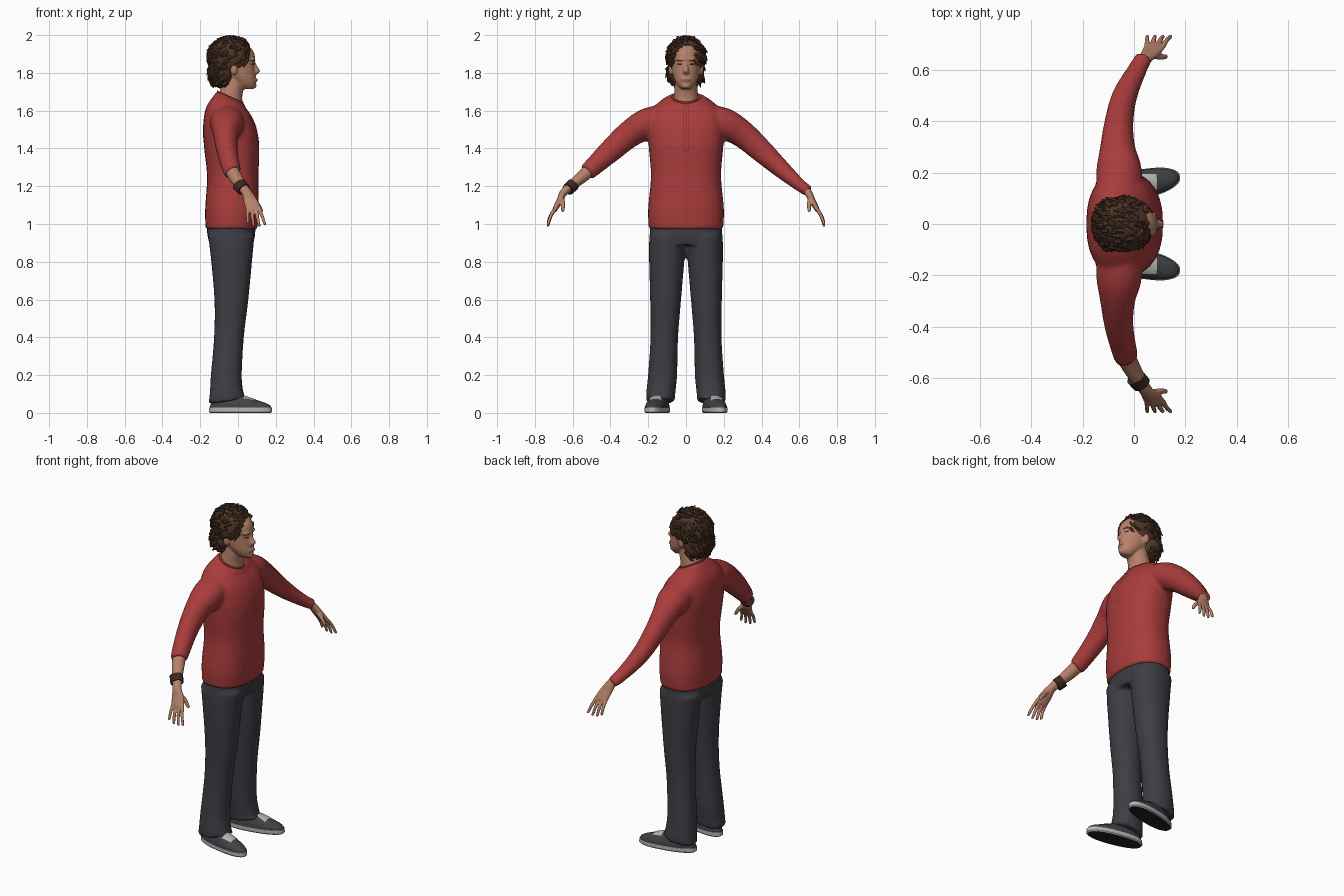
import bpy, bmesh, math, random
from mathutils import Vector, Matrix

if "Cube" in bpy.data.objects:
    bpy.data.objects.remove(bpy.data.objects["Cube"])
random.seed(4)

def mat(name, r, g, b):
    m = bpy.data.materials.new(name)
    m.diffuse_color = (r, g, b, 1)
    m.use_nodes = True
    m.node_tree.nodes["Principled BSDF"].inputs["Base Color"].default_value = m.diffuse_color
    return m

RED = mat("red_knit", .40, .045, .045)
SEAM = mat("dark_red_seam", .2, .02, .022)
PANTS = mat("charcoal_cloth", .047, .048, .058)
SKIN = mat("skin", .47, .22, .14)
HAIR = mat("brown_hair", .075, .035, .02)
SHOE = mat("grey_canvas", .05, .053, .062)
SOLE = mat("light_rubber", .46, .46, .44)
BLACK = mat("black_rubber", .015, .015, .016)
LIP = mat("lip", .33, .12, .085)

def smooth_rows(rows, steps):
    """Catmull-Rom interpolation between cross-sections."""
    out = []
    for i in range(len(rows) - 1):
        p = [rows[max(i - 1, 0)], rows[i], rows[i + 1], rows[min(i + 2, len(rows) - 1)]]
        for k in range(steps):
            t = k / steps
            out.append([.5 * (2 * b + (c - a) * t + (2 * a - 5 * b + 4 * c - d) * t * t
                              + (3 * b - a - 3 * c + d) * t ** 3) for a, b, c, d in zip(*p)])
    return out + [list(rows[-1])]

def loft(bm, rows, flat=True, segs=28, steps=4, power=2.0):
    """flat rows: x, y, z, rx, ry, slope; otherwise x, y, z, ra, rb along a path."""
    rows = smooth_rows(rows, steps)
    rings = []
    for i, r in enumerate(rows):
        c = Vector(r[:3])
        if flat:
            a, b = Vector((1, 0, r[5] if len(r) > 5 else 0)), Vector((0, 1, 0))
        else:
            t = (Vector(rows[min(i + 1, len(rows) - 1)][:3]) - Vector(rows[max(i - 1, 0)][:3])).normalized()
            a = Vector((1, 0, 0))
            a = (a - t * a.dot(t)).normalized()
            b = t.cross(a)
        ring = []
        for k in range(segs):
            w = 2 * math.pi * k / segs
            u, v = [math.copysign(abs(q) ** (2 / power), q) for q in (math.cos(w), math.sin(w))]
            ring.append(bm.verts.new(c + a * r[3] * u + b * r[4] * v))
        rings.append(ring)
    for p, q in zip(rings, rings[1:]):
        for k in range(segs):
            j = (k + 1) % segs
            bm.faces.new((p[k], p[j], q[j], q[k]))
    bm.faces.new(rings[0])
    bm.faces.new(rings[-1])

def ball(bm, c, r, segs=20):
    bmesh.ops.create_uvsphere(bm, u_segments=segs, v_segments=segs // 2, radius=1,
                              matrix=Matrix.Translation(c) @ Matrix.Diagonal((*r, 1)))

def finish(name, bm, *mats, voxel=0, relax=4, angle=50):
    bmesh.ops.recalc_face_normals(bm, faces=bm.faces)
    me = bpy.data.meshes.new(name)
    bm.to_mesh(me)
    bm.free()
    for m in mats:
        me.materials.append(m)
    ob = bpy.data.objects.new(name, me)
    bpy.context.collection.objects.link(ob)
    bpy.ops.object.select_all(action='DESELECT')
    ob.select_set(True)
    bpy.context.view_layer.objects.active = ob
    bpy.ops.object.shade_smooth_by_angle(angle=math.radians(angle))
    if voxel:  # fuse overlapping volumes into one skin
        m = ob.modifiers.new("fuse", 'REMESH')
        m.mode, m.voxel_size, m.use_smooth_shade = 'VOXEL', voxel, True
        m = ob.modifiers.new("relax", 'SMOOTH')
        m.factor, m.iterations = .5, relax
    return ob

def decal(name, target, m, a0, a1, b0, b1, axis='X', n=8):
    """Thin patch projected on a surface: y/z range along X, x/y range along Z."""
    bm = bmesh.new()
    bmesh.ops.create_grid(bm, x_segments=n, y_segments=n, size=1)
    for v in bm.verts:
        a, b = (a0 + a1) / 2 + v.co.x * (a1 - a0) / 2, (b0 + b1) / 2 + v.co.y * (b1 - b0) / 2
        v.co = (.3, a, b) if axis == 'X' else (a, b, .3)
    ob = finish(name, bm, m)
    s = ob.modifiers.new("wrap", 'SHRINKWRAP')
    s.target, s.wrap_method, s.wrap_mode = target, 'PROJECT', 'ABOVE_SURFACE'
    s.use_project_x, s.use_project_z = axis == 'X', axis == 'Z'
    s.use_negative_direction, s.use_positive_direction, s.offset = True, False, .0025

# shirt: torso plus a long left sleeve and a pushed-up right sleeve
bm = bmesh.new()
loft(bm, [(-.035, 0, .972, .137, .197, 0), (-.032, 0, 1.08, .142, .201, 0), (-.028, 0, 1.25, .136, .186, 0),
          (-.033, 0, 1.40, .146, .197, 0), (-.043, 0, 1.50, .143, .203, 0), (-.05, 0, 1.59, .122, .19, -.15),
          (-.045, 0, 1.643, .088, .14, -.35), (-.04, 0, 1.672, .07, .085, -.45)], power=2.4)
for s in (1, -1):
    arm = [(-.06, .08 * s, 1.57, .08, .07), (-.058, .2 * s, 1.533, .09, .082), (-.064, .3 * s, 1.475, .068, .072),
           (-.058, .4 * s, 1.387, .056, .062), (-.036, .5 * s, 1.295, .049, .049)]
    if s > 0:
        arm += [(.012, .6, 1.208, .038, .034), (.04, .65, 1.172, .034, .03)]
    else:
        arm += [(-.026, -.525, 1.272, .046, .046)]
    loft(bm, arm, flat=False)
shirt = finish("shirt", bm, RED, voxel=.011)

# shirt placket seams, button and collar band
for i, y in enumerate((-.012, .012)):
    decal("placket_seam_%d" % i, shirt, SEAM, y - .0015, y + .0015, 1.39, 1.63, n=20)
decal("placket_end", shirt, SEAM, -.012, .012, 1.387, 1.391)
bm = bmesh.new()
loft(bm, [(-.042, 0, 1.655, .072, .082, -.45), (-.04, 0, 1.676, .07, .076, -.45)])
finish("collar_band", bm, RED)

# trousers: hips and two flared legs
bm = bmesh.new()
loft(bm, [(-.035, 0, .89, .115, .185), (-.036, 0, .94, .126, .192), (-.036, 0, 1.0, .13, .19)], power=2.3)
for s in (1, -1):
    loft(bm, [(-.036, .098 * s, .94, .124, .096), (-.034, .101 * s, .84, .112, .095), (-.035, .108 * s, .6, .09, .082),
              (-.048, .115 * s, .4, .079, .073), (-.062, .124 * s, .2, .082, .077), (-.06, .133 * s, .11, .089, .077, .1),
              (-.055, .135 * s, .062, .1, .076, .15)], power=2.2)
finish("trousers", bm, PANTS, voxel=.011, relax=3)

# shoes, turned slightly outward
for s, side in ((1, "left"), (-1, "right")):
    place = Matrix.Translation((.013, .152 * s, 0)) @ Matrix.Rotation(.2 * s, 4, 'Z')
    bm = bmesh.new()
    loft(bm, [(0, 0, 0, .163, .052), (0, 0, .006, .17, .057), (0, 0, .028, .169, .057)], steps=1, segs=36, power=2.3)
    bmesh.ops.recalc_face_normals(bm, faces=bm.faces)
    for f in bm.faces:
        f.material_index = 1 if f.normal.z < -.9 else 0
    bm.transform(place)
    finish(side + "_sole", bm, SOLE, BLACK, angle=35)
    bm = bmesh.new()
    loft(bm, [(0, 0, .026, .166, .055), (-.004, 0, .045, .157, .053), (-.028, 0, .066, .122, .047),
              (-.06, 0, .09, .08, .042), (-.07, 0, .11, .06, .036)], segs=36, power=2.2)
    bm.transform(place)
    upper = finish(side + "_shoe_upper", bm, SHOE)
    decal(side + "_shoe_laces", upper, SOLE, .03, .088, .163 * s - .03, .163 * s + .03, axis='Z')

# hands, with the bare right forearm
for s, side in ((1, "left"), (-1, "right")):
    bm = bmesh.new()
    start = [(.02, .615, 1.198, .024, .022)] if s > 0 else [(-.045, .48, 1.312, .038, .036), (-.015, .55, 1.25, .036, .033)]
    palm = start + [(.042, .643, 1.172, .026, .021), (.062, .665, 1.13, .035, .018), (.08, .69, 1.085, .04, .014),
                    (.084, .697, 1.07, .036, .011)]
    loft(bm, [(x, y * s, z, a, b) for x, y, z, a, b in palm], flat=False, segs=20)
    for k, length in enumerate((.075, .09, .092, .085)):   # little finger to index
        x, z = .05 + .021 * k, 1.085
        tip = x + .002 + .009 * k
        loft(bm, [(x, .69 * s, z, .0095, .0095), ((x + tip) / 2, .716 * s, z - length * .5, .009, .009),
                  (tip, .73 * s, z - length, .0075, .0075), (tip, .731 * s, z - length - .006, .004, .004)],
             flat=False, segs=10)
    loft(bm, [(.065, .66 * s, 1.14, .014, .014), (.1, .652 * s, 1.108, .012, .012), (.122, .652 * s, 1.075, .0095, .0095),
              (.127, .653 * s, 1.064, .005, .005)], flat=False, segs=10)
    finish(side + "_hand", bm, SKIN, voxel=.0042, relax=2)

# wristband
bm = bmesh.new()
loft(bm, [(.006, -.598, 1.208, .038, .034), (.03, -.625, 1.182, .037, .032)], flat=False, steps=2)
finish("wristband", bm, mat("brown_leather", .045, .02, .016))

# head with neck, nose and ears
bm = bmesh.new()
loft(bm, [(.05, 0, 1.714, .03, .025), (.04, 0, 1.733, .054, .044), (.02, 0, 1.763, .076, .061), (-.005, 0, 1.8, .097, .072),
          (-.015, 0, 1.842, .103, .077), (-.017, 0, 1.885, .107, .079), (-.02, 0, 1.92, .098, .075),
          (-.03, 0, 1.955, .07, .06), (-.035, 0, 1.975, .03, .03)])
loft(bm, [(-.045, 0, 1.62, .07, .07), (-.04, 0, 1.68, .063, .064), (-.028, 0, 1.73, .062, .06), (-.02, 0, 1.79, .06, .056)])
loft(bm, [(.078, 0, 1.865, .01, .009), (.088, 0, 1.835, .014, .011), (.098, 0, 1.81, .019, .016), (.088, 0, 1.793, .013, .014)],
     segs=14)
ball(bm, (.088, 0, 1.762), (.015, .027, .011))
ball(bm, (.082, 0, 1.732), (.017, .025, .015))
ball(bm, (.078, 0, 1.872), (.014, .05, .009))
for s in (1, -1):
    ball(bm, (-.022, .08 * s, 1.82), (.019, .013, .033), 14)
head = finish("head", bm, SKIN, voxel=.005, relax=3)

# painted face
for s, side in ((1, "left"), (-1, "right")):
    decal(side + "_eye", head, BLACK, .032 * s - .011, .032 * s + .011, 1.842, 1.849)
    decal(side + "_brow", head, HAIR, .034 * s - .018, .034 * s + .018, 1.863, 1.869)
decal("lips", head, LIP, -.024, .024, 1.758, 1.767)

# hair: two volumes covered with short swept tufts
bm = bmesh.new()
volumes = [(Vector((-.04, 0, 1.882)), Vector((.116, .1, .107)), 230),
           (Vector((-.085, 0, 1.80)), Vector((.068, .096, .083)), 150)]
for c, r, count in volumes:
    ball(bm, c, r, 32)
    for i in range(count):
        d = Vector([random.gauss(0, 1) for _ in range(3)]).normalized()
        p = c + Vector([d[k] * r[k] for k in range(3)])
        if p.z < 1.86 and (p.x > -.055 or p.z < 1.735) or p.x > .062:
            continue
        n = Vector([d[k] / r[k] for k in range(3)]).normalized()
        flow = Vector((-.8, random.uniform(-.5, .5), -.7 if p.z < 1.95 else 0))
        aim = (flow - n * flow.dot(n)).normalized() + n * random.uniform(.15, .4)
        h = random.uniform(.03, .048)
        rot = Vector((0, 0, 1)).rotation_difference(aim).to_matrix().to_4x4()
        bmesh.ops.create_cone(bm, cap_ends=True, segments=6, radius1=.013, radius2=.002, depth=h,
                              matrix=Matrix.Translation(p + aim * h * .3) @ rot)
for v in bm.verts:
    v.co.z = min(v.co.z, 2.0)
    v.co.x = max(v.co.x, -.168)
finish("hair", bm, HAIR, angle=40)
